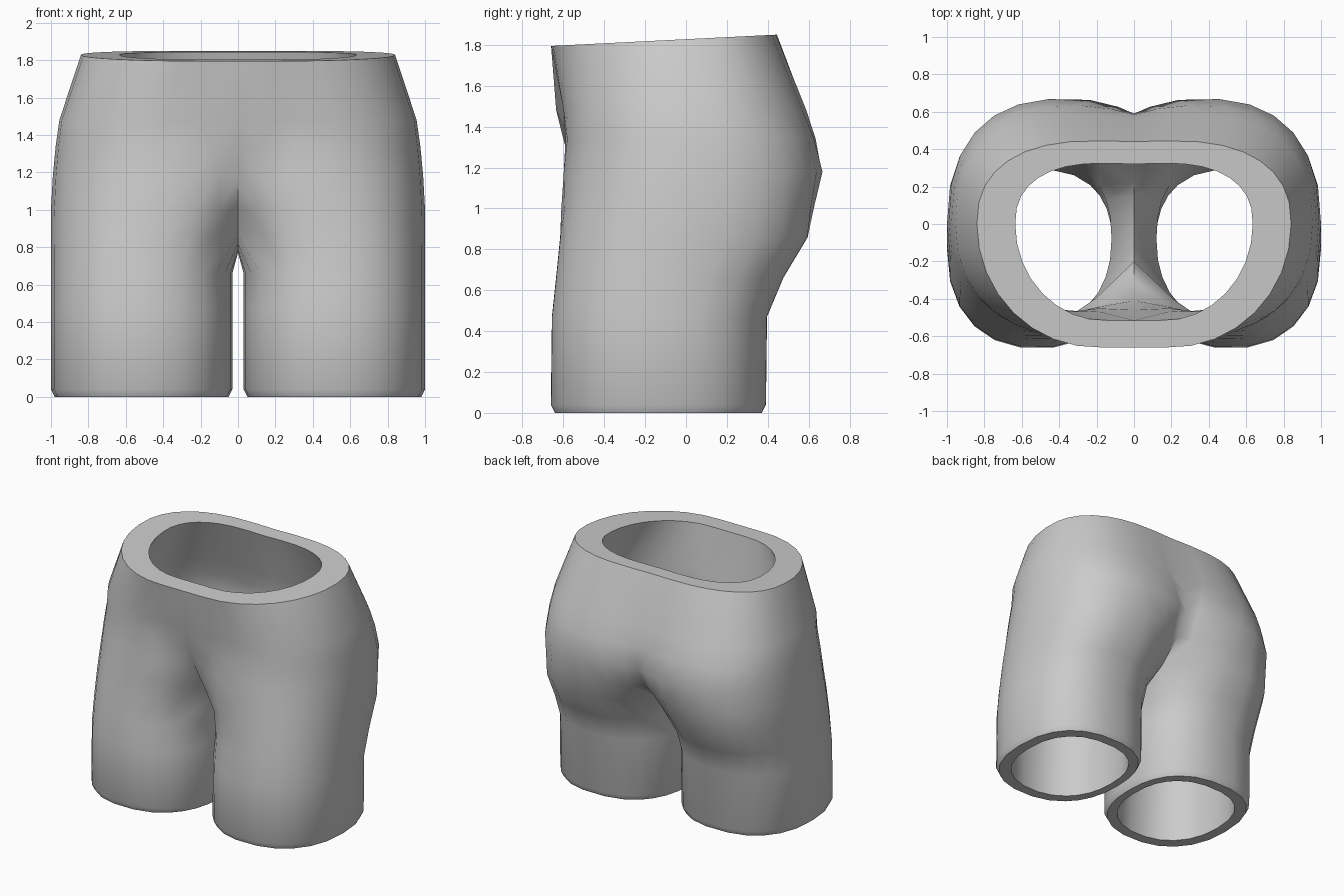
import bpy, bmesh, math
from mathutils import Vector

cube = bpy.data.objects.get("Cube")
if cube:
    bpy.data.objects.remove(cube, do_unlink=True)

grey = bpy.data.materials.new("plain_grey")
grey.use_nodes = True
colour = (0.6, 0.6, 0.6, 1)
grey.diffuse_color = colour
grey.node_tree.nodes["Principled BSDF"].inputs["Base Color"].default_value = colour

SIDES = 24      # points around one leg
ARC = 19        # points of a ring that carry on up into the hips

# Hip rings: (z, arc centre x, side x, centre y, front y, back y, half sweep,
# front roundness), then the front and back y on the centre line
OUTER_HIPS = [
    ((1.828, 0.20, 0.84, 0.0, -0.66, 0.445, 92, 1), -0.66, 0.44),
    ((1.48, 0.31, 0.955, 0.0, -0.60, 0.59, 98, 0.9), -0.635, 0.56),
    ((1.34, 0.34, 0.975, 0.02, -0.59, 0.635, 106, 0.9), -0.60, 0.585),
    ((1.18, 0.37, 0.99, 0.02, -0.60, 0.67, 113, 0.87), -0.53, 0.59),
    ((1.00, 0.43, 1.00, 0.0, -0.61, 0.625, 122, 0.87), -0.40, 0.49),
    ((0.86, 0.49, 1.00, -0.03, -0.62, 0.60, 130, 0.87), -0.26, 0.32),
]
OUTER_LEGS = [
    (0.66, 0.515, 1.00, -0.08, -0.64, 0.48, 130, 0.87),
    (0.47, 0.515, 1.00, -0.12, -0.66, 0.40, 130, 0.87),
    (0.04, 0.515, 1.00, -0.13, -0.665, 0.395, 130, 0.87),
    (0.0, 0.515, 0.98, -0.13, -0.645, 0.375, 130, 0.87),
]
LINING_HIPS = [
    ((1.828, 0.16, 0.635, 0.0, -0.515, 0.325, 92, 1), -0.515, 0.32),
    ((1.48, 0.28, 0.80, 0.0, -0.47, 0.45, 98, 0.95), -0.49, 0.43),
    ((1.34, 0.32, 0.83, 0.02, -0.465, 0.50, 104, 0.95), -0.46, 0.45),
    ((1.18, 0.37, 0.86, 0.02, -0.47, 0.53, 111, 0.9), -0.41, 0.45),
    ((1.04, 0.43, 0.88, 0.0, -0.49, 0.50, 120, 0.9), -0.31, 0.37),
    ((0.95, 0.48, 0.885, -0.03, -0.50, 0.47, 130, 0.9), -0.20, 0.22),
]
LINING_LEGS = [
    (0.68, 0.505, 0.89, -0.08, -0.53, 0.35, 130, 0.9),
    (0.47, 0.505, 0.895, -0.12, -0.55, 0.29, 130, 0.9),
    (0.04, 0.505, 0.90, -0.13, -0.565, 0.295, 130, 0.9),
    (0.0, 0.505, 0.90, -0.13, -0.565, 0.295, 130, 0.9),
]


def soft_power(value, power):
    return math.copysign(abs(value) ** power, value)


def ring_point(i, z, cx, side, cy, front, back, sweep, roundness):
    """Outer points fill the sweep; the rest fill the inner thigh."""
    if 1 <= i <= ARC - 2:
        degrees = -sweep + (i - 1) * 2 * sweep / (ARC - 3)
    else:
        step = (360 - 2 * sweep) / (SIDES - ARC + 3)
        degrees = sweep + ((i - ARC + 2) % SIDES) * step
    a = math.radians(degrees)
    c, s = math.cos(a), math.sin(a)
    power, depth = (0.83, back - cy) if s > 0 else (roundness, cy - front)
    return Vector((cx + (side - cx) * soft_power(c, power),
                   cy + depth * soft_power(s, power), z))


def half_rings(hips, legs):
    rings = []
    for row, mid_front, mid_back in hips:
        arc = [ring_point(i, *row) for i in range(1, ARC - 1)]
        ends = [Vector((0, y, row[0])) for y in (mid_front, mid_back)]
        rings.append([ends[0]] + arc + [ends[1]])

    # The waistband rises towards the back
    for p in rings[0]:
        p.z += 0.05 * p.y

    # Crotch seam closes the lowest hip ring into a leg opening
    seam = rings[-1]
    front_mid, back_mid = seam[0], seam[-1]
    back_mid.z -= 0.02
    for k in range(1, SIDES - ARC + 1):
        t = k / (SIDES - ARC + 1)
        p = back_mid.lerp(front_mid, t)
        p.z -= 0.08 * math.sin(math.pi * t)
        seam.append(p)
    return rings + [[ring_point(i, *row) for i in range(SIDES)] for row in legs]


bm = bmesh.new()


def join_rings(a, b):
    n = len(a)
    for i in range(n if n == SIDES else ARC - 1):
        j = (i + 1) % n
        bm.faces.new((a[i], b[i], b[j], a[j]))


# Outer cloth and lining of both halves, closed by flat rims
shells = [half_rings(OUTER_HIPS, OUTER_LEGS), half_rings(LINING_HIPS, LINING_LEGS)]
for sign in (1, -1):
    outer, lining = [[[bm.verts.new((p.x * sign, p.y, p.z)) for p in ring]
                      for ring in rings] for rings in shells]
    for shell in (outer, lining):
        for a, b in zip(shell, shell[1:]):
            join_rings(a, b)
    join_rings(outer[0], lining[0])
    join_rings(outer[-1], lining[-1])
bmesh.ops.remove_doubles(bm, verts=bm.verts[:], dist=0.0005)
bmesh.ops.recalc_face_normals(bm, faces=bm.faces[:])

mesh = bpy.data.meshes.new("shorts")
bm.to_mesh(mesh)
bm.free()
mesh.materials.append(grey)
shorts = bpy.data.objects.new("shorts", mesh)
bpy.context.collection.objects.link(shorts)
bpy.context.view_layer.objects.active = shorts
shorts.select_set(True)
bpy.ops.object.shade_smooth_by_angle(angle=math.radians(60))
